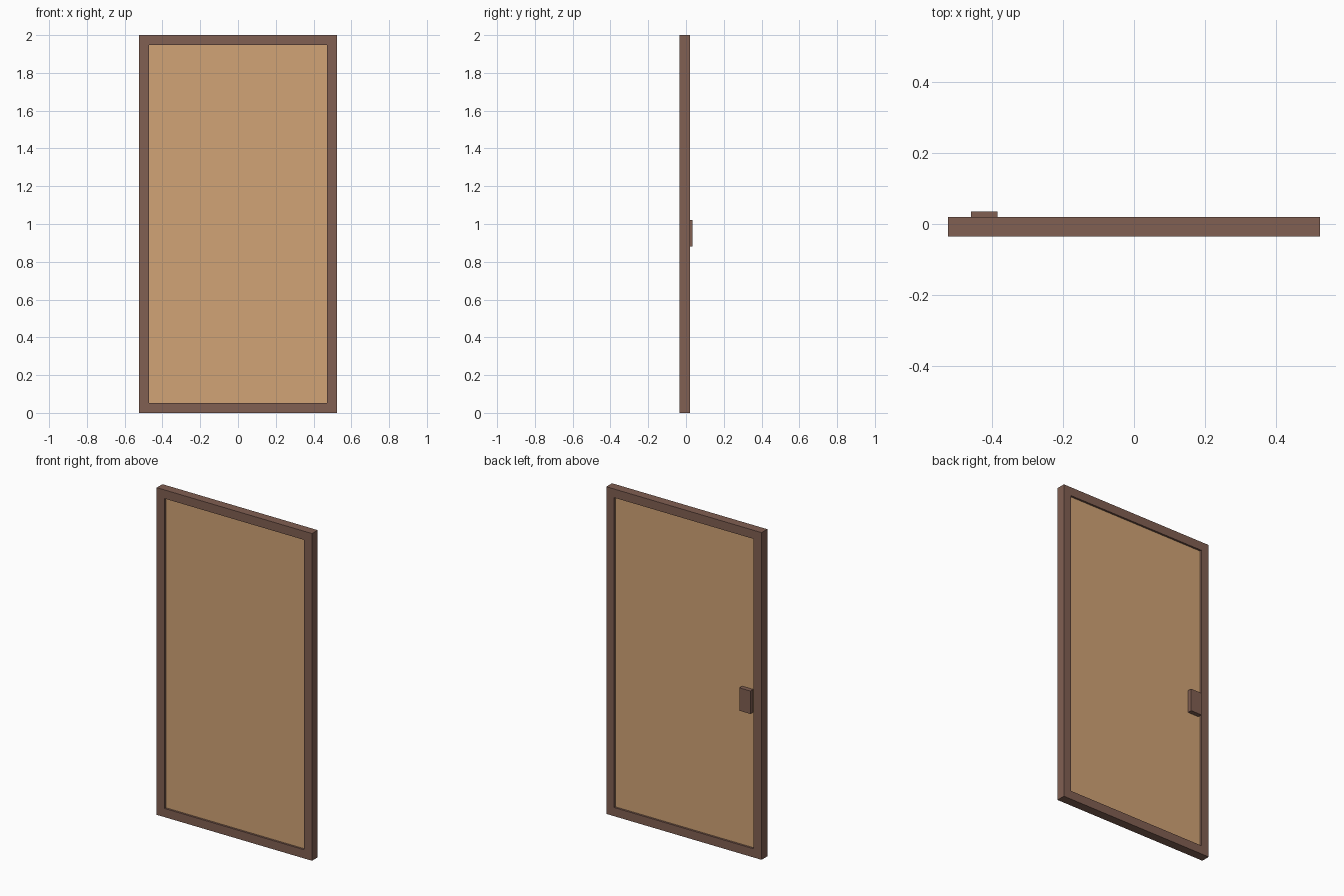
import bpy, bmesh

if "Cube" in bpy.data.objects:
    bpy.data.objects.remove(bpy.data.objects["Cube"])

W, H, RAIL = 0.525, 2.0, 0.053        # half width, height, rail width
FRONT, BACK = -0.035, 0.02            # frame depth range


def material(name, rgb):
    m = bpy.data.materials.new(name)
    m.diffuse_color = (*rgb, 1)
    m.use_nodes = True
    m.node_tree.nodes["Principled BSDF"].inputs["Base Color"].default_value = m.diffuse_color
    return m


def add_object(name, bm, mat):
    bmesh.ops.recalc_face_normals(bm, faces=bm.faces)
    mesh = bpy.data.meshes.new(name)
    bm.to_mesh(mesh)
    bm.free()
    mesh.materials.append(mat)
    obj = bpy.data.objects.new(name, mesh)
    bpy.context.collection.objects.link(obj)
    return obj


def box(name, lo, hi, mat):
    bm = bmesh.new()
    bmesh.ops.create_cube(bm, size=1)
    for v in bm.verts:
        v.co = [(a + b) / 2 + c * (b - a) for a, b, c in zip(lo, hi, v.co)]
    return add_object(name, bm, mat)


dark_wood = material("dark_wood", (0.22, 0.115, 0.085))
light_wood = material("light_wood", (0.64, 0.37, 0.18))

# Frame: a rectangular section carried round four mitred corners
bm = bmesh.new()
section = [(0, FRONT), (RAIL, FRONT), (RAIL, BACK), (0, BACK)]
rings = []
for sx, top in ((-1, 0), (1, 0), (1, 1), (-1, 1)):
    rings.append([bm.verts.new((sx * (W - inset), y, H - inset if top else inset))
                  for inset, y in section])
for i in range(4):
    a, b = rings[i], rings[(i + 1) % 4]
    for j in range(4):
        k = (j + 1) % 4
        bm.faces.new((a[j], a[k], b[k], b[j]))
add_object("door_frame", bm, dark_wood)

# Panel, recessed on both faces
box("door_panel", (-W + RAIL, -0.023, RAIL), (W - RAIL, 0.008, H - RAIL), light_wood)

# Pull block on the back of the panel
box("door_handle", (-0.46, 0.008, 0.88), (-0.385, 0.035, 1.02), dark_wood)
